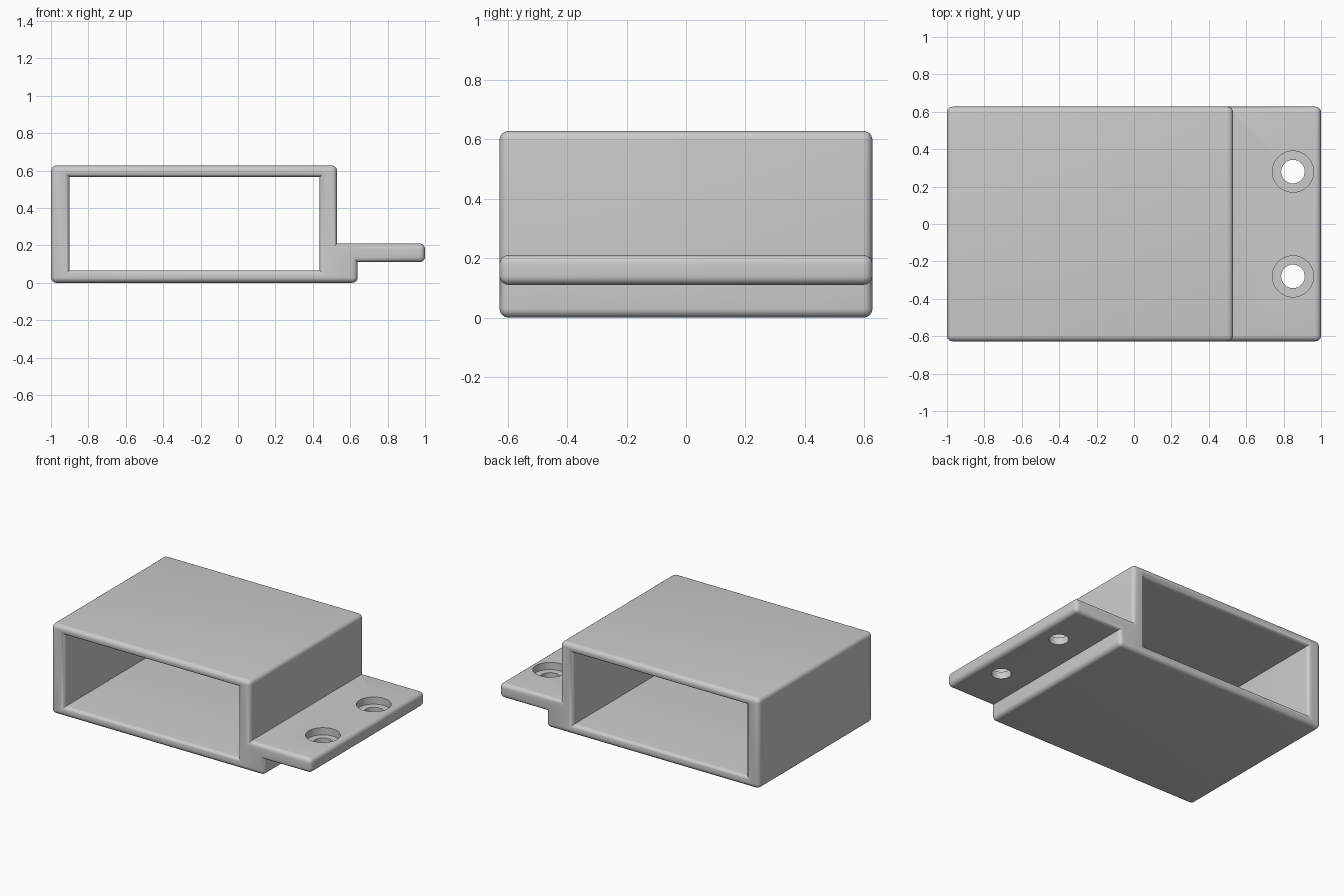
import bpy
import bmesh

cube = bpy.data.objects.get("Cube")
if cube:
    bpy.data.objects.remove(cube)

HALF_DEPTH = 0.627
ROUND = 0.03

grey = bpy.data.materials.new("light grey plastic")
grey.use_nodes = True
colour = (0.6, 0.6, 0.6, 1)
grey.diffuse_color = colour
grey.node_tree.nodes["Principled BSDF"].inputs["Base Color"].default_value = colour

# Cross-section of the sleeve with its mounting flange, and its opening
outer = [(-1, 0), (0.64, 0), (0.64, 0.11), (1, 0.11),
         (1, 0.21), (0.53, 0.21), (0.53, 0.627), (-1, 0.627)]
inner = [(-0.9, 0.067), (0.435, 0.067), (0.435, 0.565), (-0.9, 0.565)]
concave = {2, 5}

bm = bmesh.new()


def ring(points, y):
    return [bm.verts.new((x, y, z)) for x, z in points]


def walls(front, back):
    n = len(front)
    for i in range(n):
        j = (i + 1) % n
        bm.faces.new((front[i], front[j], back[j], back[i]))


of, ob = ring(outer, -HALF_DEPTH), ring(outer, HALF_DEPTH)
nf, nb = ring(inner, -HALF_DEPTH), ring(inner, HALF_DEPTH)
walls(of, ob)
walls(nf, nb)

# Each open end is two faces that meet on opposite corners
for o, n in ((of, nf), (ob, nb)):
    bm.faces.new(o[:7] + [n[2], n[1], n[0]])
    bm.faces.new([o[6], o[7], o[0], n[0], n[3], n[2]])
bmesh.ops.recalc_face_normals(bm, faces=bm.faces)

# Round both rims of each end and the outward corners along the sleeve
rounded = []
for loop in (of, ob, nf, nb):
    rounded += [bm.edges.get((loop[i - 1], loop[i])) for i in range(len(loop))]
rounded += [bm.edges.get((of[i], ob[i])) for i in range(len(of)) if i not in concave]
bmesh.ops.bevel(bm, geom=rounded, offset=ROUND, offset_type='OFFSET',
                segments=6, profile=0.5, affect='EDGES', clamp_overlap=True)

mesh = bpy.data.meshes.new("sleeve_bracket")
bm.to_mesh(mesh)
bm.free()
mesh.materials.append(grey)
bracket = bpy.data.objects.new("sleeve_bracket", mesh)
bpy.context.collection.objects.link(bracket)


def drill(name, radius, y, bottom, top):
    bpy.ops.mesh.primitive_cylinder_add(vertices=48, radius=radius, depth=top - bottom,
                                        location=(0.85, y, (bottom + top) / 2))
    cutter = bpy.context.object
    cutter.name = name
    cutter.data.materials.append(grey)
    cutter.hide_render = True
    cutter.hide_set(True)
    cutter.display_type = 'WIRE'
    cut = bracket.modifiers.new(name, 'BOOLEAN')
    cut.operation = 'DIFFERENCE'
    cut.solver = 'EXACT'
    cut.object = cutter


# Two counterbored screw holes through the flange
for side, y in (("front", -0.28), ("back", 0.28)):
    drill(side + "_screw_hole_cutter", 0.063, y, 0.05, 0.3)
    drill(side + "_counterbore_cutter", 0.11, y, 0.16, 0.3)

# Smooth the rounded edges and keep the flat faces crisp
bpy.ops.object.select_all(action='DESELECT')
bracket.select_set(True)
bpy.context.view_layer.objects.active = bracket
bpy.ops.object.shade_smooth_by_angle(angle=0.6)
for cut in [m for m in bracket.modifiers if m.type == 'BOOLEAN']:
    bpy.ops.object.modifier_apply(modifier=cut.name)
bpy.ops.object.shade_smooth_by_angle(angle=0.6)
